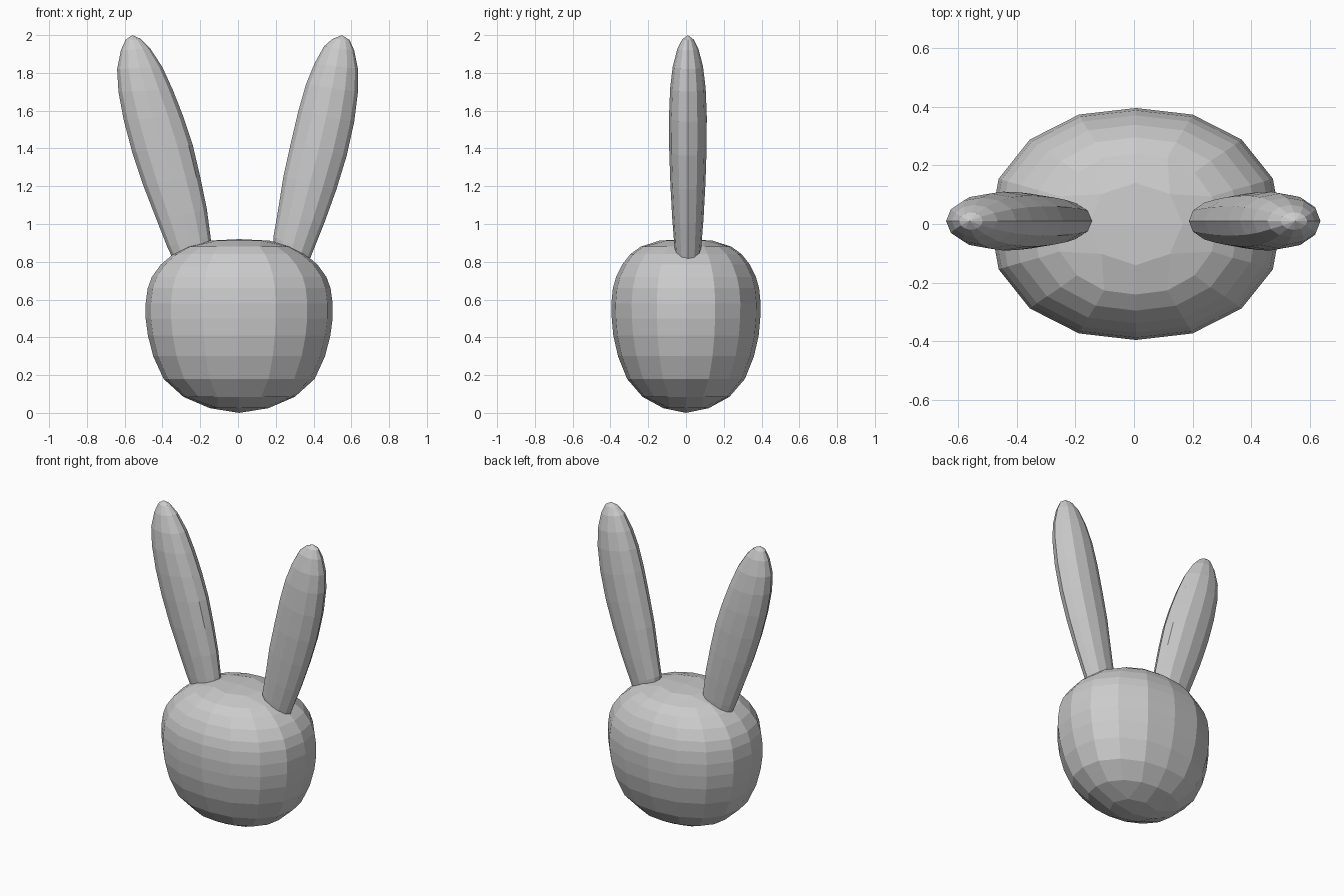
import bpy, bmesh
from math import sin, cos, tau

if "Cube" in bpy.data.objects:
    bpy.data.objects.remove(bpy.data.objects["Cube"])

grey = bpy.data.materials.new("light grey")
grey.diffuse_color = (0.6, 0.6, 0.6, 1)
grey.use_nodes = True
grey.node_tree.nodes["Principled BSDF"].inputs["Base Color"].default_value = grey.diffuse_color


def finish(bm, name):
    bmesh.ops.recalc_face_normals(bm, faces=bm.faces)
    mesh = bpy.data.meshes.new(name)
    bm.to_mesh(mesh)
    bm.free()
    mesh.materials.append(grey)
    obj = bpy.data.objects.new(name, mesh)
    bpy.context.collection.objects.link(obj)
    return obj


def bridge(bm, a, b):
    n = len(a)
    for i in range(n):
        bm.faces.new((a[i], a[(i + 1) % n], b[(i + 1) % n], b[i]))


# Head: 16-sided oval rings, closed by 4 x 4 quad caps like a rounded box
def oval(bm, rx, ry, z, n):
    ring = []
    for i in range(n):
        a = tau * i / n
        k = 1 + 0.03 * abs(sin(2 * a))
        ring.append(bm.verts.new((0.006 + rx * k * cos(a), ry * k * sin(a), z)))
    return ring


def cap(bm, o, rx, ry, z_ring, z_mid):
    inner = oval(bm, rx, ry, z_ring, 8)
    mid = bm.verts.new((0.006, 0, z_mid))
    for q in range(4):
        c, j = 4 * q + 2, 2 * q + 1
        i0, i1, i2 = inner[j - 1], inner[j], inner[(j + 1) % 8]
        bm.faces.new((o[c - 1], o[c], o[c + 1], i1))
        bm.faces.new((o[c - 2], o[c - 1], i1, i0))
        bm.faces.new((o[c + 1], o[(c + 2) % 16], i2, i1))
        bm.faces.new((i0, i1, i2, mid))


head_rows = [  # half width, half depth, height
    (0.295, 0.23, 0.085), (0.40, 0.312, 0.18), (0.455, 0.36, 0.30),
    (0.483, 0.385, 0.41), (0.495, 0.393, 0.50), (0.495, 0.395, 0.58),
    (0.484, 0.387, 0.66), (0.462, 0.37, 0.72), (0.415, 0.338, 0.785),
    (0.35, 0.295, 0.84), (0.275, 0.24, 0.88),
]
bm = bmesh.new()
rings = [oval(bm, *row, 16) for row in head_rows]
for a, b in zip(rings, rings[1:]):
    bridge(bm, a, b)
cap(bm, rings[0], 0.155, 0.12, 0.025, 0.0)
cap(bm, rings[-1], 0.16, 0.14, 0.912, 0.92)
finish(bm, "head")


# Ears: flattened tubes between an inner and an outer outline
ear_depth = [0.06, 0.072, 0.083, 0.093, 0.099, 0.1, 0.094, 0.08, 0.055, 0.03]


def ear(name, rows, tip, sides=12):
    bm = bmesh.new()
    rings = []
    for (x0, z0, x1, z1), d in zip(rows, ear_depth):
        cx, cz, hx, hz = (x0 + x1) / 2, (z0 + z1) / 2, (x1 - x0) / 2, (z1 - z0) / 2
        ring = []
        for i in range(sides):
            c, s = cos(tau * i / sides), sin(tau * i / sides)
            ring.append(bm.verts.new((cx + hx * c, 0.01 + d * s, cz + hz * c)))
        rings.append(ring)
    for a, b in zip(rings, rings[1:]):
        bridge(bm, a, b)
    bm.faces.new(rings[0])
    top = bm.verts.new((tip, 0.01, 2.0))
    for i in range(sides):
        bm.faces.new((rings[-1][i], rings[-1][(i + 1) % sides], top))
    finish(bm, name)


# each row: inner x, z and outer x, z
ear("right_ear", [
    (0.19, 0.82, 0.35, 0.74), (0.187, 0.93, 0.395, 0.85),
    (0.21, 1.06, 0.455, 1.0), (0.24, 1.25, 0.52, 1.18),
    (0.28, 1.43, 0.575, 1.36), (0.32, 1.6, 0.615, 1.54),
    (0.36, 1.74, 0.635, 1.7), (0.405, 1.85, 0.635, 1.82),
    (0.455, 1.94, 0.615, 1.92), (0.5, 1.98, 0.59, 1.975)], 0.55)
ear("left_ear", [
    (-0.135, 0.82, -0.31, 0.74), (-0.145, 0.93, -0.375, 0.88),
    (-0.165, 1.08, -0.43, 1.02), (-0.2, 1.25, -0.5, 1.2),
    (-0.24, 1.42, -0.56, 1.38), (-0.29, 1.57, -0.605, 1.55),
    (-0.345, 1.71, -0.633, 1.7), (-0.4, 1.83, -0.64, 1.82),
    (-0.465, 1.93, -0.62, 1.92), (-0.515, 1.98, -0.595, 1.975)], -0.56)
